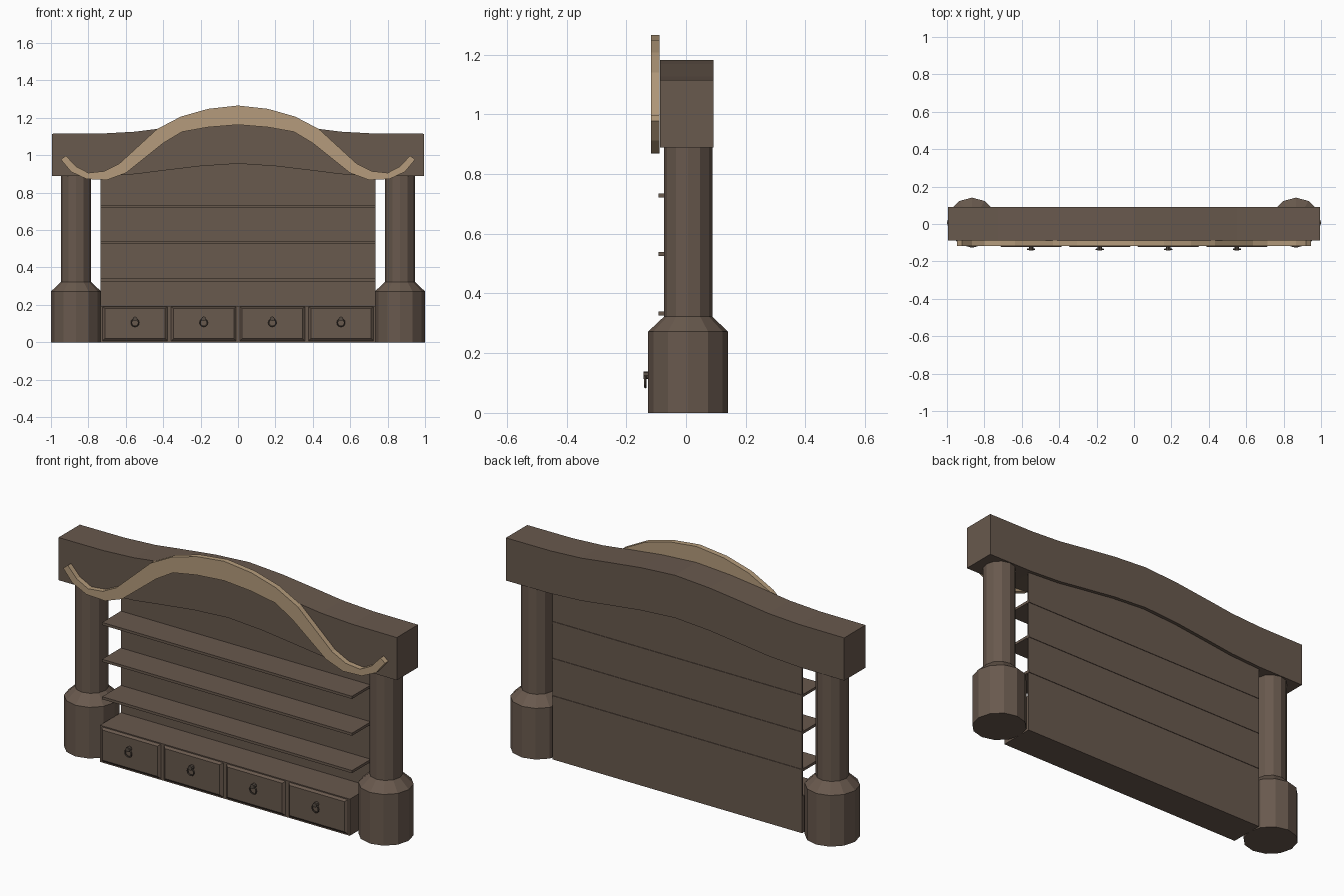
import bpy, bmesh, math
from mathutils import Matrix

if "Cube" in bpy.data.objects:
    bpy.data.objects.remove(bpy.data.objects["Cube"])


def material(name, rgb):
    m = bpy.data.materials.new(name)
    m.diffuse_color = (*rgb, 1)
    m.use_nodes = True
    m.node_tree.nodes["Principled BSDF"].inputs["Base Color"].default_value = m.diffuse_color
    return m


DARK = material("dark_wood", (0.14, 0.10, 0.075))
LIGHT = material("light_wood", (0.46, 0.33, 0.20))
IRON = material("iron", (0.09, 0.07, 0.055))


def finish(name, bm, mat):
    bmesh.ops.recalc_face_normals(bm, faces=bm.faces)
    me = bpy.data.meshes.new(name)
    bm.to_mesh(me)
    bm.free()
    me.materials.append(mat)
    ob = bpy.data.objects.new(name, me)
    bpy.context.collection.objects.link(ob)
    return ob


def box(name, x0, x1, y0, y1, z0, z1, mat=DARK):
    bm = bmesh.new()
    bmesh.ops.create_cube(bm, size=1)
    for v in bm.verts:
        v.co = (x1 if v.co.x > 0 else x0, y1 if v.co.y > 0 else y0, z1 if v.co.z > 0 else z0)
    return finish(name, bm, mat)


def band(name, half, y0, y1, mat):
    """Curved board from (x_low, z_low, x_high, z_high) stations, mirrored about x = 0."""
    stations = half + [(-a, b, -c, d) for a, b, c, d in reversed(half[:-1])]
    bm = bmesh.new()
    rings = [[bm.verts.new(p) for p in ((a, y0, b), (a, y1, b), (c, y1, d), (c, y0, d))]
             for a, b, c, d in stations]
    for r, s in zip(rings, rings[1:]):
        for i in range(4):
            j = (i + 1) % 4
            bm.faces.new((r[i], r[j], s[j], s[i]))
    bm.faces.new(rings[0])
    bm.faces.new(rings[-1])
    return finish(name, bm, mat)


def lathe(name, cx, cy, profile, n, mat):
    bm = bmesh.new()
    rings = [[bm.verts.new((cx + r * math.cos(2 * math.pi * k / n),
                            cy + r * math.sin(2 * math.pi * k / n), z)) for k in range(n)]
             for r, z in profile]
    for a, b in zip(rings, rings[1:]):
        for k in range(n):
            j = (k + 1) % n
            bm.faces.new((a[k], a[j], b[j], b[k]))
    bm.faces.new(rings[0])
    bm.faces.new(rings[-1])
    return finish(name, bm, mat)


# twelve-sided posts with a wide foot
for side, sx in (("left", -1), ("right", 1)):
    lathe(side + "_post", sx * 0.866, 0.007,
          [(0.134, 0), (0.134, 0.272), (0.081, 0.322), (0.081, 0.9)], 12, DARK)

# bowed top beam
low = [(-0.995, 0.888), (-0.73, 0.889), (-0.55, 0.899), (-0.4, 0.918), (-0.2, 0.942), (0, 0.955)]
band("top_beam", [(x, z, x, z + 0.227) for x, z in low], -0.087, 0.092, DARK)

# pale curved trim on the front of the beam
band("front_trim", [
    (-0.947, 0.977, -0.92, 0.998), (-0.893, 0.912, -0.866, 0.940),
    (-0.81, 0.873, -0.80, 0.906), (-0.70, 0.868, -0.715, 0.915),
    (-0.60, 0.905, -0.635, 0.955), (-0.40, 1.065, -0.433, 1.14),
    (-0.30, 1.125, -0.305, 1.207), (-0.16, 1.15, -0.16, 1.248),
    (0, 1.163, 0, 1.266)], -0.117, -0.089, LIGHT)

# back panel and shelves
box("back_panel", -0.735, 0.735, 0.066, 0.074, 0, 0.96)
for i, z in enumerate((0.333, 0.532, 0.728)):
    box(f"shelf_{i + 1}", -0.735, 0.735, -0.092, 0.077, z - 0.007, z + 0.007)

# drawer case
box("drawer_case", -0.735, 0.735, -0.11, 0.07, 0, 0.195)

for i in range(4):
    cx = (i - 1.5) * 0.367
    # raised drawer front with sloped edges
    front = box(f"drawer_front_{i + 1}", cx - 0.175, cx + 0.175, -0.122, -0.109, 0.006, 0.19)
    for v in front.data.vertices:
        if v.co.y < -0.12:
            v.co.x += 0.014 if v.co.x < cx else -0.014
            v.co.z += 0.014 if v.co.z < 0.1 else -0.01
    # pull knob
    bm = bmesh.new()
    bmesh.ops.create_cone(bm, cap_ends=True, segments=8, radius1=0.012, radius2=0.012, depth=0.024,
                          matrix=Matrix.Translation((cx, -0.131, 0.126)) @ Matrix.Rotation(math.pi / 2, 4, 'X'))
    finish(f"knob_{i + 1}", bm, IRON)
    # hanging ring
    bpy.ops.mesh.primitive_torus_add(location=(cx, -0.136, 0.105), rotation=(math.pi / 2, 0, 0),
                                     major_segments=12, minor_segments=5,
                                     major_radius=0.019, minor_radius=0.004)
    ring = bpy.context.object
    ring.name = f"pull_ring_{i + 1}"
    ring.data.materials.append(IRON)
